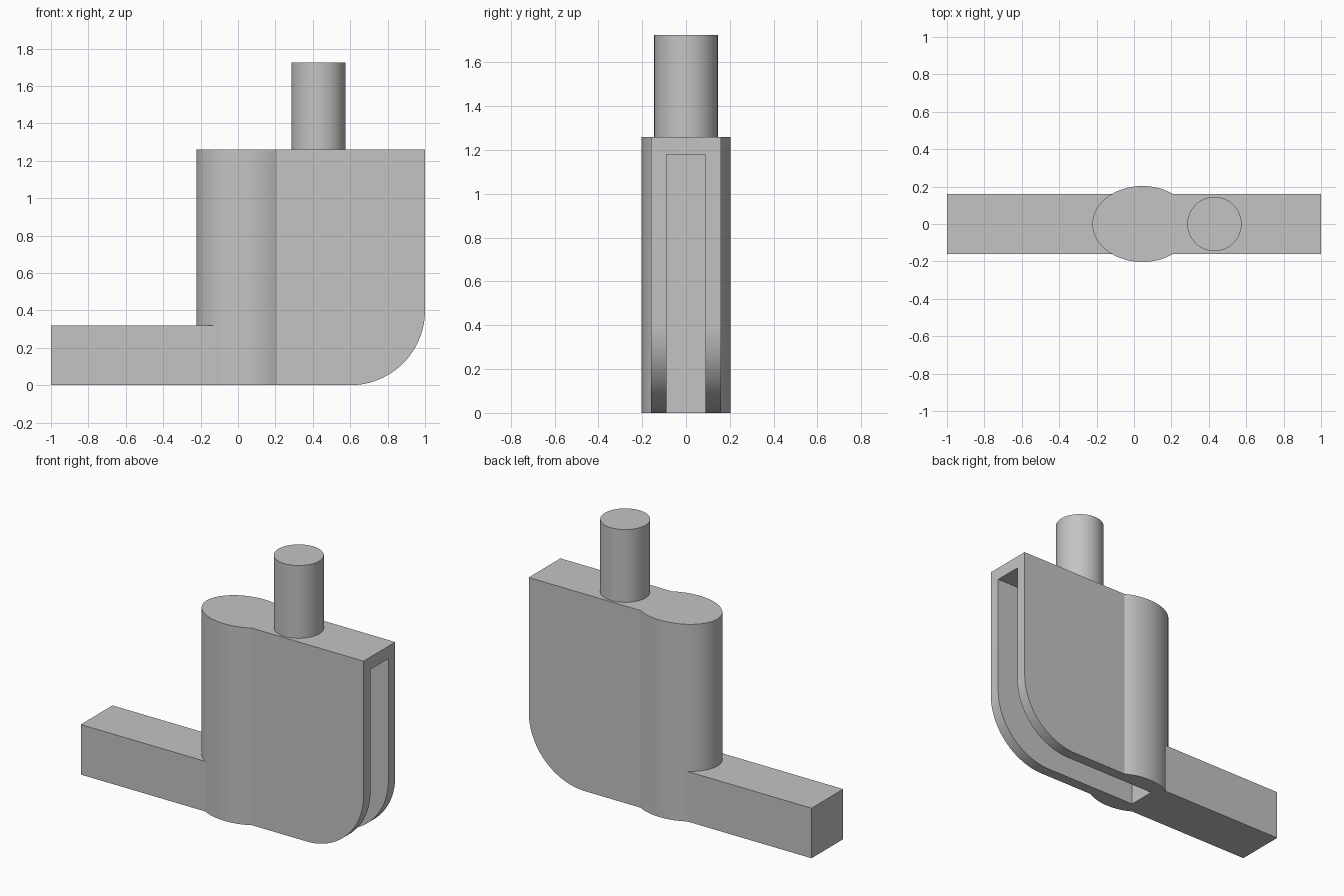
import bpy, bmesh, math
from mathutils import Vector

cube = bpy.data.objects.get("Cube")
if cube:
    bpy.data.objects.remove(cube, do_unlink=True)

TOP = 1.26      # top of the body
HALF = 0.16     # half thickness of plate and arm

grey = bpy.data.materials.new("plain grey")
grey.use_nodes = True
colour = (0.55, 0.55, 0.55, 1)
grey.diffuse_color = colour
grey.node_tree.nodes["Principled BSDF"].inputs["Base Color"].default_value = colour


def extrude(name, outline, direction):
    """Solid made by sweeping a closed outline along a direction."""
    bm = bmesh.new()
    face = bm.faces.new([bm.verts.new(p) for p in outline])
    swept = bmesh.ops.extrude_face_region(bm, geom=[face])["geom"]
    moved = [v for v in swept if isinstance(v, bmesh.types.BMVert)]
    bmesh.ops.translate(bm, verts=moved, vec=Vector(direction))
    bmesh.ops.recalc_face_normals(bm, faces=bm.faces)
    mesh = bpy.data.meshes.new(name)
    bm.to_mesh(mesh)
    bm.free()
    mesh.materials.append(grey)
    obj = bpy.data.objects.new(name, mesh)
    bpy.context.collection.objects.link(obj)
    return obj


def ellipse(cx, a, b, z, n=64):
    angles = [math.tau * i / n for i in range(n)]
    return [(cx + a * math.cos(t), b * math.sin(t), z) for t in angles]


def combine(target, tool, operation):
    mod = target.modifiers.new(operation.title(), "BOOLEAN")
    mod.operation = operation
    mod.solver = "EXACT"
    mod.object = tool
    bpy.context.view_layer.objects.active = target
    bpy.ops.object.modifier_apply(modifier=mod.name)
    bpy.data.objects.remove(tool, do_unlink=True)


def smooth(obj):
    bpy.ops.object.select_all(action="DESELECT")
    obj.select_set(True)
    bpy.context.view_layer.objects.active = obj
    bpy.ops.object.shade_smooth_by_angle(angle=math.radians(25))


# Upright plate with rounded lower corner, and the arm beside it
radius, steps = 0.4, 24
corner = []
for i in range(steps + 1):
    t = math.pi / 2 * i / steps
    corner.append((1 - radius + radius * math.sin(t), radius - radius * math.cos(t)))
side = [(-1, 0)] + corner + [(1, TOP), (0.05, TOP), (0.05, 0.32), (-1, 0.32)]
body = extrude("body", [(x, -HALF, z) for x, z in side], (0, 2 * HALF, 0))

# Oval column bulging through the plate
column = extrude("oval_column", ellipse(0.045, 0.267, 0.203, 0), (0, 0, TOP))
combine(body, column, "UNION")

# Slot open at the end and the underside
slot_outline = [(-0.06, -0.2), (1.2, -0.2), (1.2, 1.18), (-0.06, 1.18)]
slot = extrude("slot", [(x, -0.09, z) for x, z in slot_outline], (0, 0.18, 0))
combine(body, slot, "DIFFERENCE")
smooth(body)

# Round peg on top
peg = extrude("top_peg", ellipse(0.43, 0.145, 0.145, TOP), (0, 0, 0.465))
smooth(peg)
